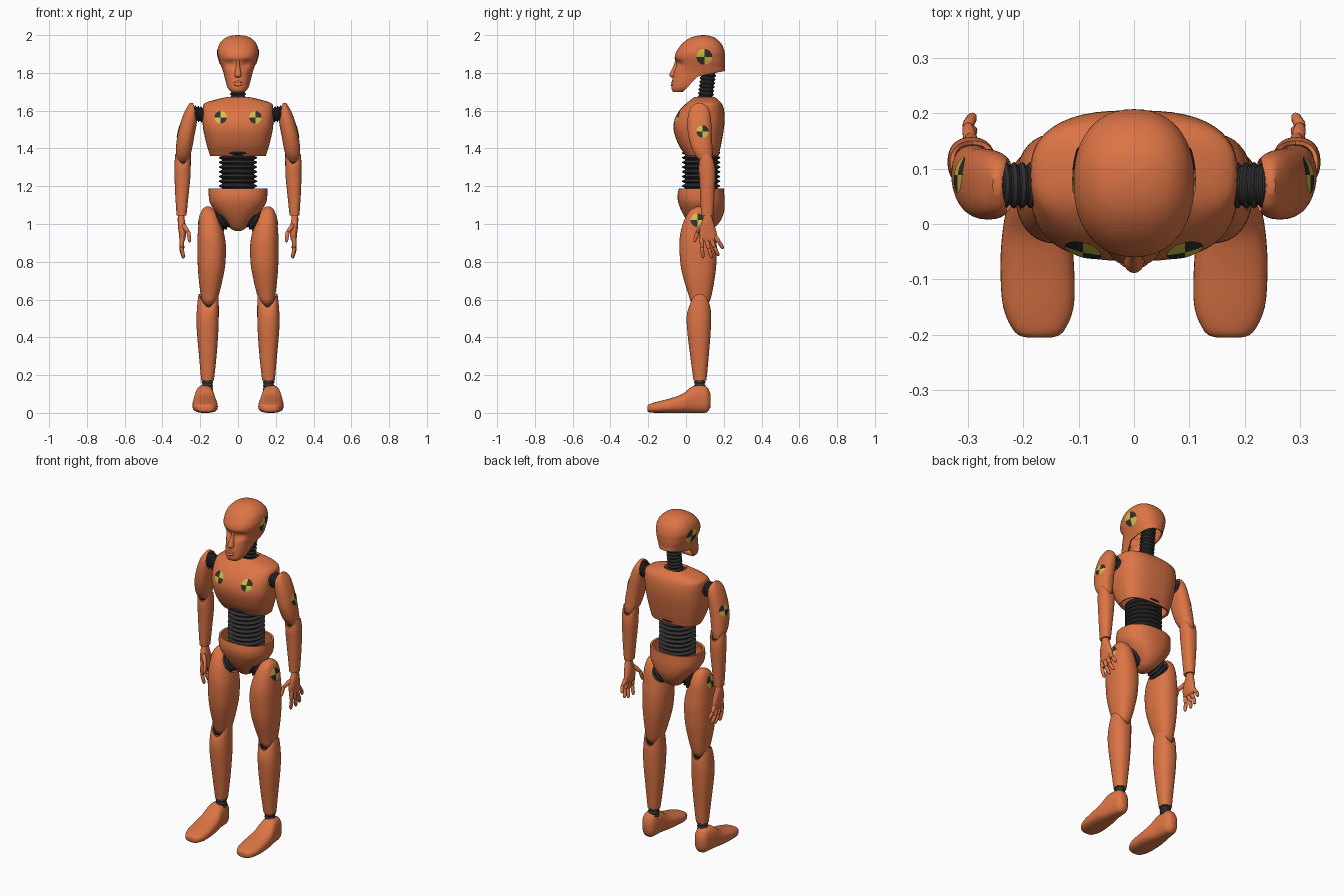
import bpy, bmesh, math
from mathutils import Vector
from mathutils.bvhtree import BVHTree

if "Cube" in bpy.data.objects:
    bpy.data.objects.remove(bpy.data.objects["Cube"])


def material(name, rgb):
    m = bpy.data.materials.new(name)
    m.diffuse_color = (*rgb, 1)
    m.use_nodes = True
    m.node_tree.nodes["Principled BSDF"].inputs["Base Color"].default_value = m.diffuse_color
    return m


ORANGE = material("orange plastic", (0.72, 0.175, 0.06))
BLACK = material("black rubber", (0.03, 0.03, 0.032))
YELLOW = material("yellow paint", (0.66, 0.53, 0.06))


def finish(name, bm, mats, mirror=False, thick=0, cutter=None):
    bmesh.ops.recalc_face_normals(bm, faces=bm.faces)
    me = bpy.data.meshes.new(name)
    bm.to_mesh(me)
    bm.free()
    for m in mats:
        me.materials.append(m)
    ob = bpy.data.objects.new(name, me)
    bpy.context.collection.objects.link(ob)
    if cutter:
        b = ob.modifiers.new("pocket", 'BOOLEAN')
        b.object, b.operation, b.solver = cutter, 'DIFFERENCE', 'EXACT'
    if thick:
        s = ob.modifiers.new("wall", 'SOLIDIFY')
        s.thickness, s.offset = thick, -1
    if mirror:
        ob.modifiers.new("both sides", 'MIRROR').use_mirror_merge = False
    return ob


def smooth_rows(rows, sub=4):
    """Catmull-Rom interpolation through the cross-sections."""
    out = []
    for i in range(len(rows) - 1):
        p = [rows[max(i - 1, 0)], rows[i], rows[i + 1], rows[min(i + 2, len(rows) - 1)]]
        for k in range(sub):
            t = k / sub
            out.append([0.5 * (2 * b + (c - a) * t + (2 * a - 5 * b + 4 * c - d) * t * t
                               + (3 * b - a - 3 * c + d) * t ** 3) for a, b, c, d in zip(*p)])
    return out + [list(rows[-1])]


def skin(rings, cap0, cap1):
    bm = bmesh.new()
    vs = [[bm.verts.new(c) for c in r] for r in rings]
    n = len(vs[0])
    for a, b in zip(vs, vs[1:]):
        for i in range(n):
            bm.faces.new((a[i], a[(i + 1) % n], b[(i + 1) % n], b[i]))
    if cap0:
        bm.faces.new(vs[0])
    if cap1:
        bm.faces.new(vs[-1])
    return bm


def loft(name, secs, e=2.3, n=36, along='Z', warp=None, caps=(True, True), **kw):
    """Sections are (t, x0, x1, lo, hi); or (t, half_x, lo, hi) when symmetric."""
    secs = [s if len(s) == 5 else (s[0], -s[1], s[1], s[2], s[3]) for s in secs]
    rings = []
    for t, x0, x1, lo, hi in smooth_rows(secs):
        ring = []
        for i in range(n):
            a = 2 * math.pi * i / n
            c, s = math.cos(a), math.sin(a)
            x = (x0 + x1) / 2 + (x1 - x0) / 2 * math.copysign(abs(c) ** (2 / e), c)
            w = (lo + hi) / 2 + (hi - lo) / 2 * math.copysign(abs(s) ** (2 / e), s)
            v = Vector((x, w, t) if along == 'Z' else (x, t, w))
            if warp:
                warp(v, c)
            ring.append(v)
        rings.append(ring)
    return finish(name, skin(rings, *caps), [ORANGE], **kw)


def lathe(name, p0, p1, prof, mat, n=28, **kw):
    """Revolve (fraction, radius) points about the line p0-p1."""
    p0, p1 = Vector(p0), Vector(p1)
    q = Vector((0, 0, 1)).rotation_difference(p1 - p0)
    rings = [[p0.lerp(p1, t) + q @ Vector((r * math.cos(2 * math.pi * i / n),
                                           r * math.sin(2 * math.pi * i / n), 0))
              for i in range(n)] for t, r in prof]
    return finish(name, skin(rings, True, True), [mat], **kw)


def bellows(name, p0, p1, r, ribs, **kw):
    prof = [((k + f) / ribs, r * m) for k in range(ribs)
            for f, m in ((0.05, 0.84), (0.3, 0.97), (0.45, 1), (0.6, 0.97), (0.85, 0.84))]
    return lathe(name, p0, p1, prof, BLACK, **kw)


def marker(name, target, centre, out, r):
    """Thin quartered disc laid on the surface of the target."""
    tree = BVHTree.FromObject(target, bpy.context.evaluated_depsgraph_get())
    centre, out = Vector(centre), Vector(out)
    side = out.cross(Vector((0, 0, 1)))
    bm = bmesh.new()

    def put(a, rad):
        p = centre + side * rad * math.cos(a) + Vector((0, 0, rad * math.sin(a)))
        hit, nor, *_ = tree.ray_cast(p + out * 0.4, -out)
        return bm.verts.new((hit if hit else p) + out * 0.003)
    n = 24
    grid = [[put(2 * math.pi * i / n, r * k / 4) for i in range(n)] for k in range(1, 5)]
    mid = put(0, 0)
    for i in range(n):
        j = (i + 1) % n
        fs = [bm.faces.new((mid, grid[0][i], grid[0][j]))]
        fs += [bm.faces.new((a[i], b[i], b[j], a[j])) for a, b in zip(grid, grid[1:])]
        for f in fs:
            f.material_index = (i * 4 // n) % 2
    finish(name, bm, [YELLOW, BLACK], mirror=True)


# Head: skull with brow and eye hollows, underside trimmed along the jaw
def eye_hollows(v, c):
    if v.y < 0.03:
        v.y += 0.017 * math.exp(-((abs(v.x) - 0.042) / 0.026) ** 2 - ((v.z - 1.845) / 0.02) ** 2)


head = loft("head", [(1.70, .036, -.07, .0), (1.72, .054, -.077, .06), (1.76, .067, -.073, .13),
                     (1.80, .077, -.066, .2), (1.83, .087, -.056, .205), (1.86, .098, -.054, .207),
                     (1.88, .104, -.06, .207), (1.91, .109, -.052, .205), (1.95, .1, -.025, .19),
                     (1.98, .075, .012, .162), (1.995, .042, .05, .13), (2.0, .005, .085, .095)],
            e=2.3, n=48, warp=eye_hollows, thick=0.008)
bm = bmesh.new()
bm.from_mesh(head.data)
corner, jaw, back = Vector((0, .06, 1.78)), Vector((0, -.08, .075)), Vector((0, -.03, .145))
for nor in (jaw, back):
    bmesh.ops.bisect_plane(bm, geom=bm.verts[:] + bm.edges[:] + bm.faces[:],
                           plane_co=corner, plane_no=nor)
gone = [f for f in bm.faces if all((f.calc_center_median() - corner).dot(k) < 0 for k in (jaw, back))]
bmesh.ops.delete(bm, geom=gone, context='FACES')
bm.to_mesh(head.data)
bm.free()
loft("nose", [(1.87, .008, -.058, -.03), (1.84, .01, -.064, -.03), (1.80, .017, -.085, -.04),
              (1.785, .019, -.088, -.04), (1.775, .012, -.076, -.04)], e=2, n=16)
loft("lips", [(1.757, .01, -.074, -.05), (1.75, .026, -.079, -.05), (1.743, .03, -.077, -.05),
              (1.735, .024, -.081, -.05), (1.728, .01, -.076, -.05)], n=16)

# Trunk
bellows("neck", (0, .1, 1.64), (0, .125, 1.86), .042, 11)
chest = loft("chest", [(1.36, .147, .0, .172), (1.42, .166, -.04, .186), (1.50, .184, -.066, .2),
                       (1.56, .188, -.058, .205), (1.61, .187, -.028, .2), (1.64, .175, .003, .187),
                       (1.662, .105, .03, .165), (1.672, .06, .045, .152)],
             e=2.7, n=48, caps=(False, False), thick=0.012)
bellows("waist", (0, .08, 1.09), (0, .08, 1.39), .102, 12, n=40)
loft("pelvis", [(1.187, .155, -.038, .2), (1.15, .155, -.045, .203), (1.11, .148, -.04, .205),
                (1.06, .115, -.02, .2), (1.01, .07, .01, .178), (.975, .038, .04, .14),
                (.962, .01, .07, .1)], n=48, caps=(False, True), thick=0.012)

# Joints between trunk and limbs, with the pockets they sit in
bellows("shoulder_joint", (.165, .07, 1.575), (.255, .07, 1.59), .042, 6, mirror=True)
bellows("hip_joint", (.05, .078, 1.045), (.15, .078, .98), .058, 6, mirror=True)
arm_cut = lathe("arm_cutter", (.1, .07, 1.575), (.247, .07, 1.59), [(0, .05), (1, .048)], ORANGE)
hip_cut = lathe("thigh_cutter", (.02, .078, 1.065), (.14, .078, .987), [(0, .068), (1, .064)], ORANGE)


# Limb shells hinge with a saddle-shaped upper edge
def saddle(top, depth):
    def warp(v, c):
        k = min(max((v.z - top + 0.13) / 0.13, 0), 1)
        v.z -= depth * (1 - abs(c) ** 1.5) * k
    return warp


thigh = loft("thigh", [(1.093, .15, .17, .06, .085), (1.07, .12, .193, .02, .12), (1.02, .093, .206, -.01, .145),
                       (.95, .074, .213, -.03, .156), (.88, .064, .215, -.035, .163),
                       (.78, .068, .213, -.028, .16), (.70, .083, .207, -.01, .15),
                       (.63, .1, .198, .012, .137), (.59, .115, .19, .025, .125),
                       (.565, .14, .172, .05, .1)], mirror=True, cutter=hip_cut)
loft("shin", [(.63, .103, .209, .018, .128), (.58, .102, .215, .008, .132), (.50, .102, .22, .003, .133),
              (.42, .105, .217, .008, .13), (.32, .112, .208, .02, .122), (.22, .122, .199, .033, .113),
              (.172, .128, .195, .04, .108)], caps=(False, True), thick=0.008,
     warp=saddle(.63, .07), mirror=True)
lathe("knee_pin", (.112, .075, .575), (.206, .075, .575), [(0, .03), (1, .03)], BLACK, mirror=True)
bellows("ankle", (.162, .073, .1), (.162, .073, .19), .031, 5, mirror=True)
loft("foot", [(-.205, .15, .192, .012, .034), (-.195, .128, .215, .003, .046), (-.15, .109, .236, 0, .06),
              (-.08, .108, .241, 0, .078), (-.02, .114, .238, 0, .1), (.03, .124, .23, 0, .138),
              (.07, .128, .223, 0, .147), (.11, .136, .214, .003, .138), (.13, .155, .195, .03, .1)],
     along='Y', e=2.6, mirror=True)

# Arms
arm = loft("upper_arm", [(1.64, .24, .255, .055, .085), (1.622, .224, .267, .028, .112), (1.59, .214, .285, .013, .127),
                         (1.53, .219, .306, .008, .134), (1.46, .232, .322, .013, .137),
                         (1.40, .243, .329, .03, .14), (1.36, .253, .328, .05, .142),
                         (1.33, .265, .322, .078, .138)], mirror=True, cutter=arm_cut)
loft("forearm", [(1.37, .25, .332, .068, .15), (1.32, .25, .336, .066, .156), (1.25, .252, .336, .07, .156),
                 (1.15, .262, .332, .075, .151), (1.045, .273, .325, .08, .145)],
     caps=(False, True), thick=0.007, warp=saddle(1.37, .05), mirror=True)
lathe("elbow_pin", (.257, .11, 1.335), (.328, .11, 1.335), [(0, .024), (1, .024)], BLACK, mirror=True)

# Hand with jointed fingers and thumb
loft("palm", [(1.06, .285, .317, .095, .132), (1.03, .283, .319, .09, .14), (.99, .277, .318, .076, .152),
              (.95, .275, .313, .07, .163), (.92, .279, .31, .074, .166), (.908, .285, .305, .085, .155)],
     n=24, mirror=True)
digits = {"index_finger": ((.296, .084, .925), (.298, .085, .87), (.288, .09, .82)),
          "middle_finger": ((.296, .108, .92), (.3, .122, .865), (.289, .137, .82)),
          "ring_finger": ((.296, .132, .922), (.3, .153, .872), (.289, .172, .832)),
          "little_finger": ((.296, .153, .935), (.3, .178, .9), (.29, .196, .87)),
          "thumb": ((.288, .085, .99), (.262, .06, .955), (.256, .045, .905))}
for name, (a, b, c) in digits.items():
    for part, p, q, r in (("base", a, b, .0125), ("tip", b, c, .0105)):
        lathe(name + "_" + part, p, q, [(-.2, r * .4), (-.1, r * .85), (.1, r), (.7, r * .9),
                                        (.92, r * .7), (1.03, r * .3)], ORANGE, n=12, mirror=True)

# Quartered target markers
marker("chest_marker", chest, (.092, 0, 1.565), (0, -1, 0), .033)
marker("head_marker", head, (0, .097, 1.885), (1, 0, 0), .042)
marker("arm_marker", arm, (.25, .088, 1.49), (1, 0, 0), .033)
marker("thigh_marker", thigh, (.15, .06, 1.02), (1, 0, 0), .036)

# Apply modifiers, drop the cutters and shade smoothly
parts = [o for o in bpy.data.objects if o not in (arm_cut, hip_cut)]
bpy.ops.object.select_all(action='DESELECT')
for o in parts:
    o.select_set(True)
bpy.context.view_layer.objects.active = parts[0]
bpy.ops.object.convert(target='MESH')
for o in (arm_cut, hip_cut):
    bpy.data.objects.remove(o)
bpy.ops.object.shade_smooth_by_angle(angle=math.radians(42))
